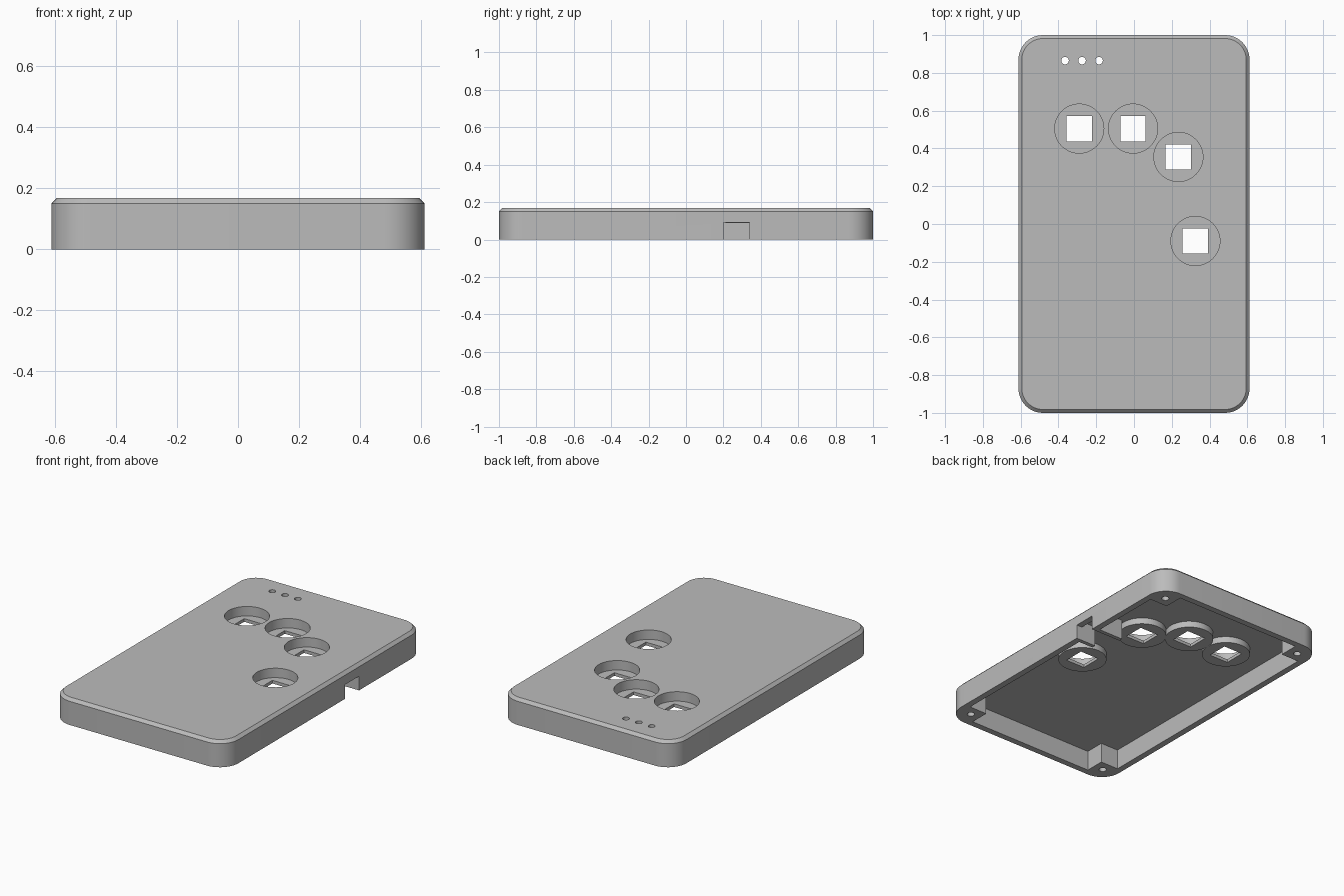
import bpy, bmesh, math
from mathutils import Matrix, Vector

if "Cube" in bpy.data.objects:
    bpy.data.objects.remove(bpy.data.objects["Cube"], do_unlink=True)

HX, HY, TOP, SHOULDER = 0.612, 1.0, 0.168, 0.15
RADIUS, WALL, CEILING, POST = 0.13, 0.04, 0.128, 0.165

grey = bpy.data.materials.new("plain grey")
grey.use_nodes = True
grey.diffuse_color = (0.5, 0.5, 0.5, 1)
grey.node_tree.nodes["Principled BSDF"].inputs["Base Color"].default_value = (0.5, 0.5, 0.5, 1)


def make_object(name, bm):
    bmesh.ops.recalc_face_normals(bm, faces=bm.faces)
    mesh = bpy.data.meshes.new(name)
    bm.to_mesh(mesh)
    bm.free()
    mesh.materials.append(grey)
    obj = bpy.data.objects.new(name, mesh)
    bpy.context.scene.collection.objects.link(obj)
    return obj


def box(x0, x1, y0, y1, z0, z1):
    bm = bmesh.new()
    middle = Vector((x0 + x1, y0 + y1, z0 + z1)) / 2
    size = Matrix.Diagonal((x1 - x0, y1 - y0, z1 - z0, 1))
    bmesh.ops.create_cube(bm, size=1, matrix=Matrix.Translation(middle) @ size)
    return make_object("box_helper", bm)


def cylinder(x, y, radius, z0, z1, sides=48):
    bm = bmesh.new()
    bmesh.ops.create_cone(bm, cap_ends=True, segments=sides, radius1=radius, radius2=radius,
                          depth=z1 - z0, matrix=Matrix.Translation((x, y, (z0 + z1) / 2)))
    return make_object("cylinder_helper", bm)


def combine(target, helper, operation):
    """Apply one boolean and drop its helper."""
    helper.hide_render = True
    mod = target.modifiers.new(operation, 'BOOLEAN')
    mod.object, mod.operation, mod.solver = helper, operation, 'EXACT'
    graph = bpy.context.evaluated_depsgraph_get()
    result = bpy.data.meshes.new_from_object(target.evaluated_get(graph))
    target.modifiers.clear()
    target.data = result
    bpy.data.objects.remove(helper, do_unlink=True)


def rounded_ring(bm, inset, z, steps=12):
    ring = []
    r = RADIUS - inset
    for quarter, (sx, sy) in enumerate([(1, 1), (-1, 1), (-1, -1), (1, -1)]):
        for i in range(steps + 1):
            a = math.pi / 2 * (quarter + i / steps)
            ring.append(bm.verts.new((sx * (HX - RADIUS) + r * math.cos(a),
                                      sy * (HY - RADIUS) + r * math.sin(a), z)))
    return ring


# Rounded body with a chamfered top edge
bm = bmesh.new()
rings = [rounded_ring(bm, 0, 0), rounded_ring(bm, 0, SHOULDER),
         rounded_ring(bm, TOP - SHOULDER, TOP)]
for low, high in zip(rings, rings[1:]):
    for i in range(len(low)):
        j = (i + 1) % len(low)
        bm.faces.new((low[i], low[j], high[j], high[i]))
bm.faces.new(rings[0])
bm.faces.new(rings[-1])
case = make_object("case_shell", bm)

# Hollow underside: two crossing pockets leave the corner posts
for mx, my in [(WALL, POST), (POST, WALL)]:
    combine(case, box(mx - HX, HX - mx, my - HY, HY - my, -0.1, CEILING), 'DIFFERENCE')

# Button wells: hanging cups, then recesses and square openings
buttons = [(-0.29, 0.505), (-0.005, 0.505), (0.235, 0.355), (0.325, -0.09)]
for x, y in buttons:
    combine(case, cylinder(x, y, 0.143, 0.088, 0.14), 'UNION')
for x, y in buttons:
    combine(case, cylinder(x, y, 0.13, 0.108, 0.3), 'DIFFERENCE')
    combine(case, box(x - 0.067, x + 0.067, y - 0.067, y + 0.067, -0.1, 0.3), 'DIFFERENCE')

# Fins beside the side port, then the port notch
for x, y0, y1 in [(0.4, 0.34, 0.365), (0.47, 0.175, 0.2)]:
    combine(case, box(x, 0.59, y0, y1, 0, 0.14), 'UNION')
combine(case, box(0.55, 0.7, 0.2, 0.34, -0.1, 0.09), 'DIFFERENCE')

# Indicator holes
for x in (-0.365, -0.275, -0.185):
    combine(case, cylinder(x, 0.865, 0.02, -0.1, 0.3, 24), 'DIFFERENCE')

# Blind screw holes in the corner posts
for sx in (-1, 1):
    for sy in (-1, 1):
        combine(case, cylinder(sx * (HX - 0.1), sy * (HY - 0.1), 0.022, -0.1, 0.1, 24), 'DIFFERENCE')

# Smooth the round walls and keep hard edges crisp
bpy.ops.object.select_all(action='DESELECT')
case.select_set(True)
bpy.context.view_layer.objects.active = case
bpy.ops.object.shade_smooth_by_angle(angle=math.radians(30))
